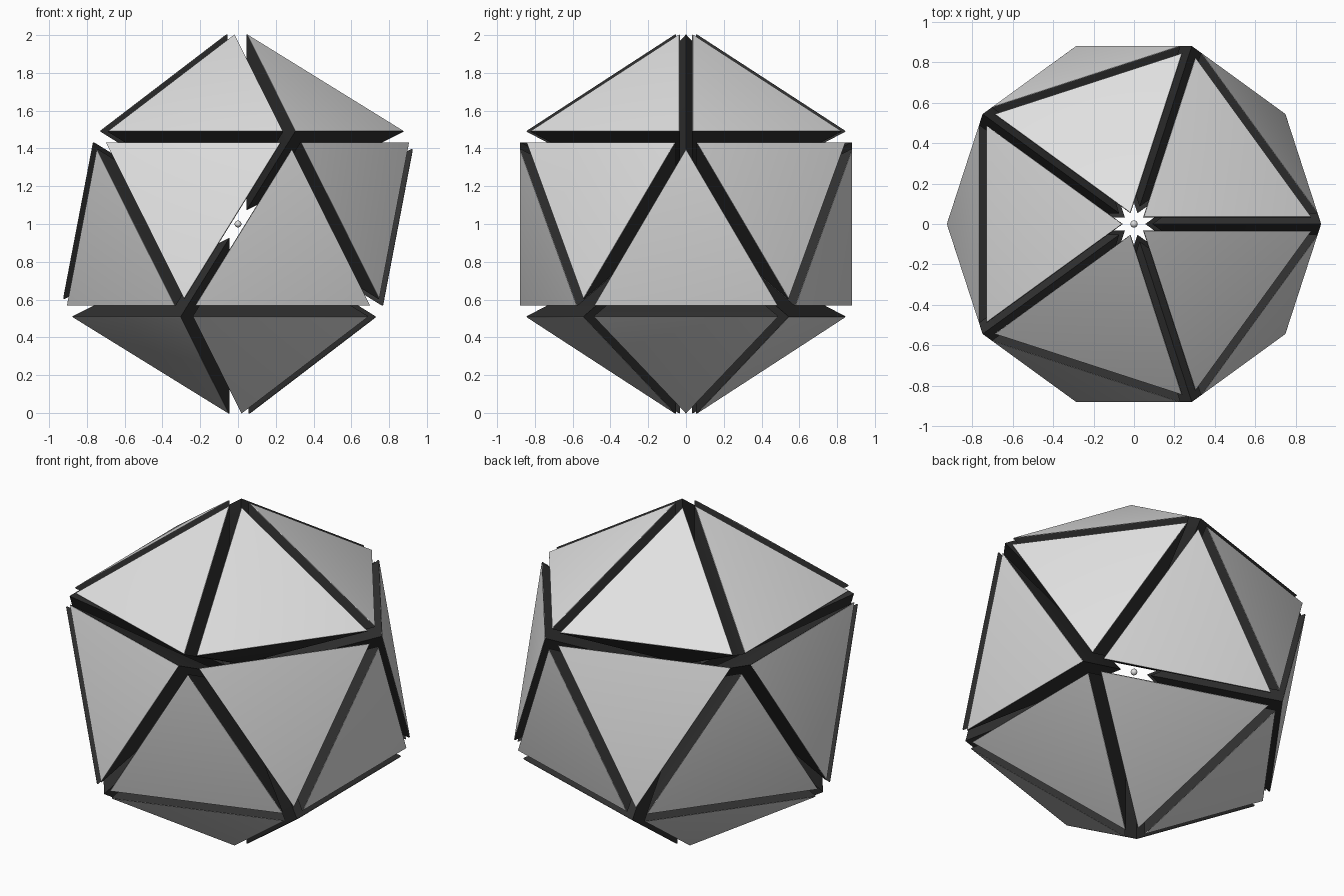
import bpy, bmesh
from mathutils import Vector

if "Cube" in bpy.data.objects:
    bpy.data.objects.remove(bpy.data.objects["Cube"])

RADIUS = 0.936    # solid before the wedges are pushed apart
SPREAD = 0.092    # outward shift of each wedge
BEVEL = 0.008


def material(name, value):
    m = bpy.data.materials.new(name)
    m.diffuse_color = (value, value, value, 1)
    m.use_nodes = True
    m.node_tree.nodes["Principled BSDF"].inputs["Base Color"].default_value = m.diffuse_color
    return m


light = material("light_grey", 0.75)
dark = material("charcoal", 0.03)
CENTRE = Vector((0, 0, 1))

# Source solid: its twenty triangles become the wedge bases
ico = bmesh.new()
bmesh.ops.create_icosphere(ico, subdivisions=1, radius=RADIUS)
triangles = [([v.co.copy() for v in f.verts], f.calc_center_median().normalized())
             for f in ico.faces]
ico.free()


def wedge(index, corners, normal):
    """Pyramid pointing at the centre, light outside and dark on its walls."""
    bm = bmesh.new()
    base = [bm.verts.new(c + normal * SPREAD) for c in corners]
    tip = bm.verts.new(normal * SPREAD)
    bm.faces.new(base)
    for i in range(3):
        bm.faces.new((base[(i + 1) % 3], base[i], tip))
    # Soften the outer rim only
    rim = [e for e in bm.edges if tip not in e.verts]
    bmesh.ops.bevel(bm, geom=rim, offset=BEVEL, segments=4, profile=0.5,
                    affect='EDGES')
    bmesh.ops.recalc_face_normals(bm, faces=bm.faces)
    for f in bm.faces:
        f.material_index = 0 if f.normal.dot(normal) > 0.75 else 1
    mesh = bpy.data.meshes.new(f"wedge_{index:02d}")
    bm.to_mesh(mesh)
    bm.free()
    mesh.materials.append(light)
    mesh.materials.append(dark)
    obj = bpy.data.objects.new(mesh.name, mesh)
    obj.location = CENTRE
    bpy.context.collection.objects.link(obj)
    return obj


wedges = [wedge(i, c, n) for i, (c, n) in enumerate(triangles, 1)]

# Small bead floating in the middle
bpy.ops.mesh.primitive_uv_sphere_add(segments=24, ring_count=12, radius=0.018,
                                     location=CENTRE)
bead = bpy.context.object
bead.name = "centre_bead"
bead.data.materials.append(light)

# Smooth shading across the rounded rims
for obj in wedges + [bead]:
    bpy.ops.object.select_all(action='DESELECT')
    obj.select_set(True)
    bpy.context.view_layer.objects.active = obj
    bpy.ops.object.shade_smooth_by_angle(angle=0.6)
